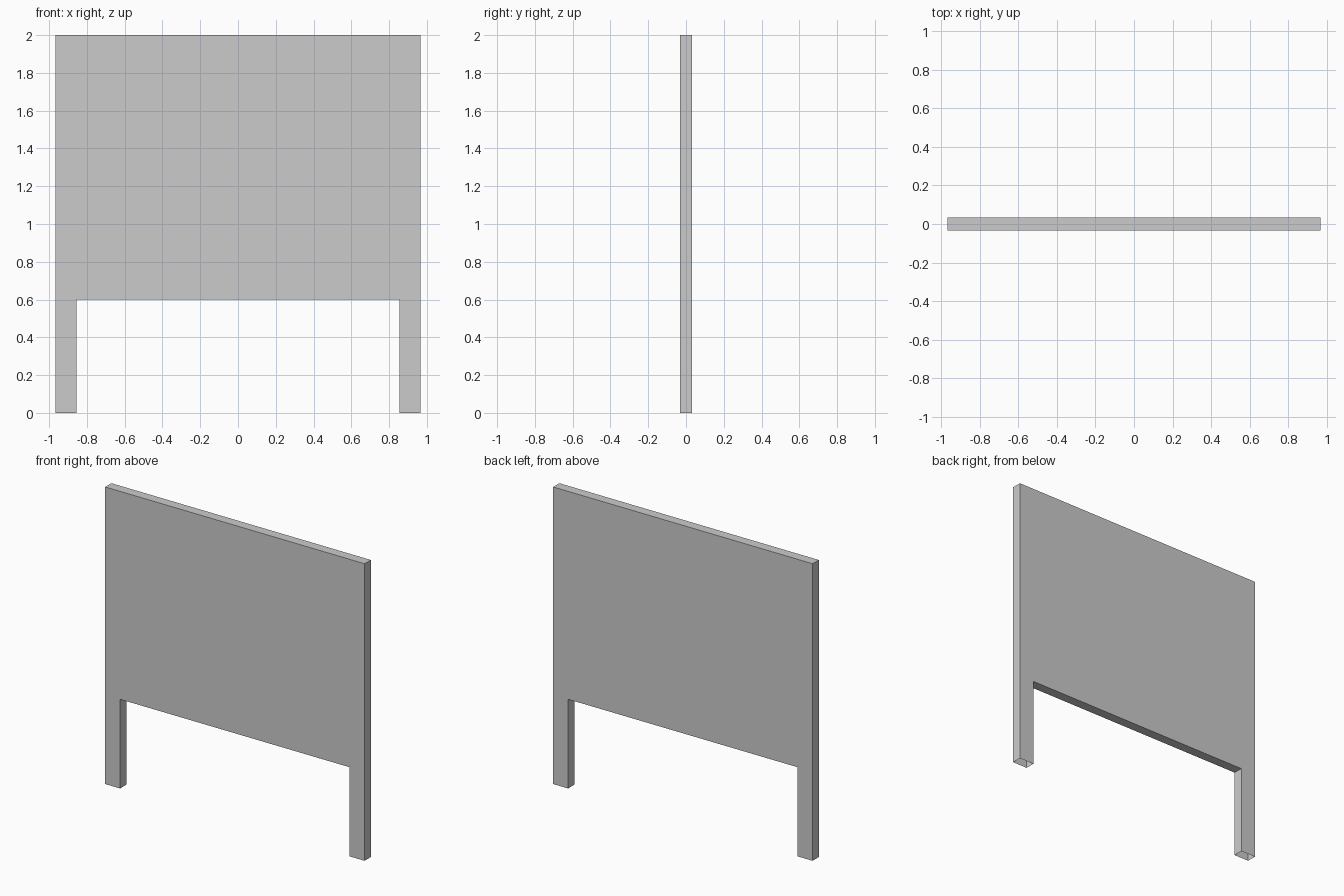
import bpy, bmesh

if "Cube" in bpy.data.objects:
    bpy.data.objects.remove(bpy.data.objects["Cube"])

W, LEG_IN, T, H, GAP = 0.966, 0.855, 0.033, 2.0, 0.6

# Board outline with two legs, extruded through its thickness
outline = [(-W, 0), (-LEG_IN, 0), (-LEG_IN, GAP), (LEG_IN, GAP),
           (LEG_IN, 0), (W, 0), (W, H), (-W, H)]
bm = bmesh.new()
face = bm.faces.new([bm.verts.new((x, -T, z)) for x, z in outline])
ext = bmesh.ops.extrude_face_region(bm, geom=[face], use_keep_orig=True)
moved = [v for v in ext["geom"] if isinstance(v, bmesh.types.BMVert)]
bmesh.ops.translate(bm, verts=moved, vec=(0, 2 * T, 0))
bmesh.ops.recalc_face_normals(bm, faces=bm.faces[:])

# Leg bottoms are open
feet = [f for f in bm.faces if all(v.co.z < 0.001 for v in f.verts)]
bmesh.ops.delete(bm, geom=feet, context='FACES_ONLY')

mesh = bpy.data.meshes.new("board_with_legs")
bm.to_mesh(mesh)
bm.free()
bpy.context.collection.objects.link(bpy.data.objects.new("board_with_legs", mesh))
